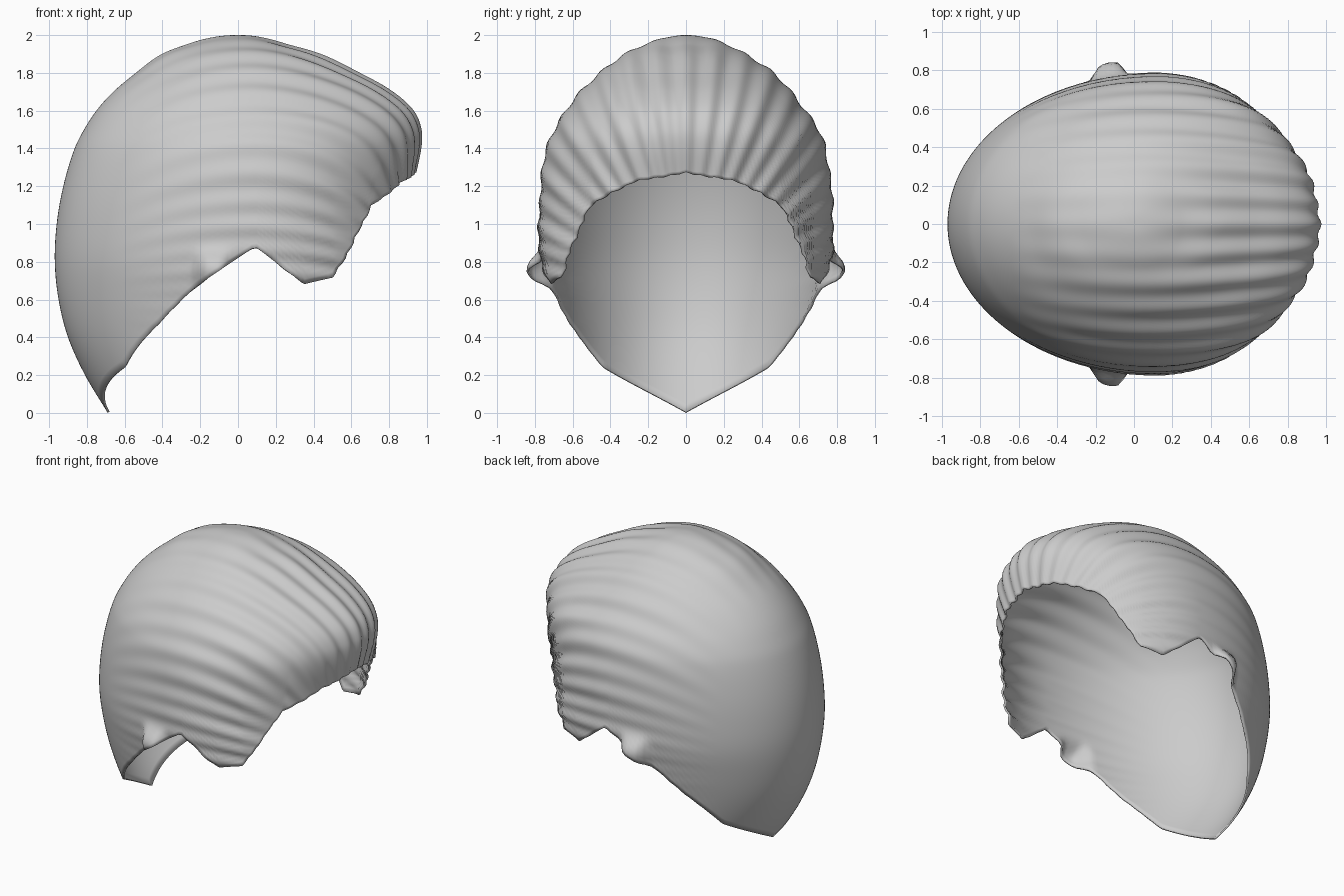
import bpy, bmesh, math
from mathutils import Vector

if "Cube" in bpy.data.objects:
    bpy.data.objects.remove(bpy.data.objects["Cube"])

# Side and width profiles of the hair cap: height, front x, back x, half width
PROFILE = [
    (2.00, 0.00, 0.00, 0.00), (1.95, 0.25, -0.27, 0.22), (1.90, 0.41, -0.40, 0.32),
    (1.80, 0.62, -0.54, 0.46), (1.70, 0.80, -0.66, 0.56), (1.60, 0.915, -0.75, 0.635),
    (1.50, 0.96, -0.815, 0.70), (1.40, 0.96, -0.865, 0.74), (1.20, 0.92, -0.925, 0.77),
    (1.00, 0.90, -0.96, 0.78), (0.80, 0.91, -0.97, 0.775), (0.60, 0.91, -0.95, 0.74),
    (0.40, 0.90, -0.90, 0.70), (0.20, 0.88, -0.81, 0.66), (0.00, 0.85, -0.69, 0.60)]
# Lower hairline from forehead to nape: x, z
RIM = [(0.94, 1.27), (0.87, 1.225), (0.71, 1.10), (0.60, 0.88), (0.505, 0.72),
       (0.35, 0.68), (0.09, 0.88), (-0.06, 0.78), (-0.22, 0.67), (-0.42, 0.47),
       (-0.60, 0.24), (-0.69, 0.0)]
ROWS, COLS = 90, 256
KEYS = [math.sqrt(2 - p[0]) for p in PROFILE]


def slope(i, k):
    a, b = max(i - 1, 0), min(i + 1, len(KEYS) - 1)
    return (PROFILE[b][k] - PROFILE[a][k]) / (KEYS[b] - KEYS[a])


def profile(s, k):
    """Smooth interpolation of a profile column."""
    i = 0
    while i < len(KEYS) - 2 and s > KEYS[i + 1]:
        i += 1
    h = KEYS[i + 1] - KEYS[i]
    t = min(max((s - KEYS[i]) / h, 0), 1)
    return ((2*t**3 - 3*t*t + 1) * PROFILE[i][k] + (t**3 - 2*t*t + t) * h * slope(i, k)
            + (3*t*t - 2*t**3) * PROFILE[i + 1][k] + (t**3 - t*t) * h * slope(i + 1, k))


def centre(s):
    return 0.1 * min(1, s / 0.7)


def rim_angle(x, z):
    s = math.sqrt(2 - z)
    c = centre(s)
    r = profile(s, 1) - c if x > c else c - profile(s, 2)
    return math.acos(max(-1, min(1, (x - c) / r)))


HAIRLINE = [(rim_angle(x, z), z) for x, z in RIM]
HAIRLINE[0] = (0, RIM[0][1])
HAIRLINE[-1] = (math.pi, RIM[-1][1])


def rim_height(a):
    a = min(a, 2 * math.pi - a)
    for (a0, z0), (a1, z1) in zip(HAIRLINE, HAIRLINE[1:]):
        if a <= a1:
            return z0 + (z1 - z0) * (a - a0) / (a1 - a0)
    return 0


def point(a, s):
    c, z = centre(s), 2 - s * s
    r = profile(s, 1) - c if math.cos(a) > 0 else c - profile(s, 2)
    x, y = c + r * math.cos(a), profile(s, 3) * math.sin(a)
    out = Vector((x * 0.7, y, (z - 0.85) * 0.6)).normalized()
    # combed strands, fading towards the back
    phi = math.atan2(y, z - 0.72 + 0.1 * x * x)
    fade = min(1, max(0, (x + 0.65) / 1.1)) * min(1, s / 0.35)
    wave = math.cos(46 * phi + 1.2 * math.sin(3 * phi)) + 0.4 * math.sin(19 * phi + 2 * x)
    p = Vector((x, y, z)) + out * 0.009 * fade * wave
    # hair bulging over the ears
    bulge = 0.085 * math.exp(-((x + 0.13) / 0.085) ** 4 - ((z - 0.74) / 0.10) ** 4)
    p.y += math.copysign(bulge, y)
    return p


# Hair shell: rings from the crown down to the hairline
bm = bmesh.new()
crown = bm.verts.new((0, 0, 2))
rings = []
for i in range(1, ROWS + 1):
    ring = []
    for j in range(COLS):
        a = 2 * math.pi * j / COLS
        ring.append(bm.verts.new(point(a, math.sqrt(2 - rim_height(a)) * i / ROWS)))
    rings.append(ring)
for j in range(COLS):
    k = (j + 1) % COLS
    bm.faces.new((crown, rings[0][j], rings[0][k]))
    for upper, lower in zip(rings, rings[1:]):
        bm.faces.new((upper[j], lower[j], lower[k], upper[k]))
mesh = bpy.data.meshes.new("hair_cap")
bm.to_mesh(mesh)
bm.free()
hair = bpy.data.objects.new("hair_cap", mesh)
bpy.context.collection.objects.link(hair)
for f in mesh.polygons:
    f.use_smooth = True

# Thin inward thickness
solid = hair.modifiers.new("thickness", 'SOLIDIFY')
solid.thickness = 0.012
solid.offset = -1
